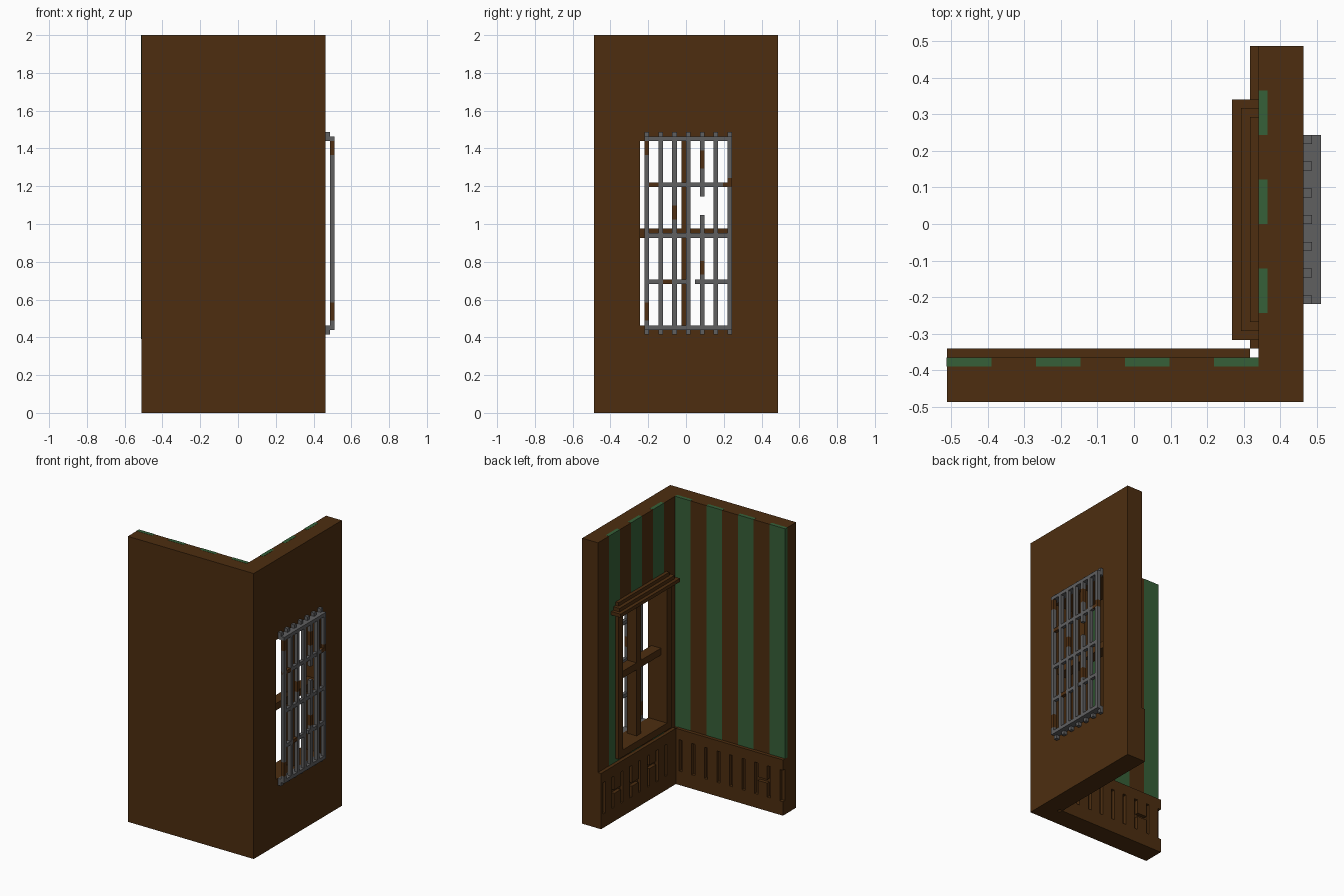
import bpy, bmesh
from mathutils import Vector

U = 2 / 82  # modelling unit: the wall is 82 blocks tall

if "Cube" in bpy.data.objects:
    bpy.data.objects.remove(bpy.data.objects["Cube"], do_unlink=True)


def material(name, rgb):
    m = bpy.data.materials.new(name)
    m.use_nodes = True
    colour = (*rgb, 1)
    m.diffuse_color = colour
    bsdf = next(n for n in m.node_tree.nodes if n.type == 'BSDF_PRINCIPLED')
    bsdf.inputs["Base Color"].default_value = colour
    bsdf.inputs["Roughness"].default_value = 0.9
    return m


WOOD = material("dark wood", (0.074, 0.027, 0.005))
GREEN = material("green wallpaper", (0.037, 0.117, 0.040))
IRON = material("grey iron", (0.115, 0.115, 0.118))
RUST = material("rust brown", (0.078, 0.028, 0.006))


def build(name, mat, boxes):
    """One object from boxes given as (x0, x1, y0, y1, z0, z1) in blocks."""
    bm = bmesh.new()
    for x0, x1, y0, y1, z0, z1 in boxes:
        lo, hi = Vector((x0, y0, z0)) * U, Vector((x1, y1, z1)) * U
        for v in bmesh.ops.create_cube(bm, size=1)["verts"]:
            v.co = Vector([lo[i] if v.co[i] < 0 else hi[i] for i in range(3)])
    mesh = bpy.data.meshes.new(name)
    bm.to_mesh(mesh)
    bm.free()
    mesh.materials.append(mat)
    obj = bpy.data.objects.new(name, mesh)
    bpy.context.collection.objects.link(obj)
    return obj


# Walls; the side wall leaves a window opening
build("front_wall", WOOD, [(-21, 19, -20, -15, 0, 82)])
build("window_wall", WOOD, [
    (14, 19, -15, -10, 0, 82), (14, 19, 10, 20, 0, 82),
    (14, 19, -10, 10, 0, 19), (14, 19, -10, 10, 59, 82)])

# Wallpaper stripes, a hair proud of the walls
E = 0.04
build("front_wall_stripes", GREEN,
      [(x - (E if x == -21 else 0), x + 5, -16, -15 + E, 16, 82 + E) for x in (-21, -11, -1, 9)])
build("window_wall_stripes", GREEN,
      [(14 - E, 15, y, y + 5, 62, 82 + E) for y in (-10, 0, 10)] +
      [(14 - E, 15, 12, 15, 16, 62), (14 - E, 15, 10, 12, 16, 17)] +
      [(14 - E, 15, y, y + 5, 16, 17) for y in (-10, 0)])


# Wainscot: base board, top rail and slats with narrow slots between them
def wainscot(start, end, first_slot, cracks):
    spans = [(start, end, 0, 4), (start, end, 13, 16)]
    a = start
    for i, slot in enumerate(list(range(first_slot, end, 4)) + [end]):
        if slot > a:
            if i in cracks:
                z = cracks[i]
                spans += [(a, slot, 4, z), (a, slot, z + 1, 13)]
            else:
                spans.append((a, slot, 4, 13))
        a = slot + 1
    return spans


build("front_wainscot", WOOD,
      [(a, b, -15, -14, z, t) for a, b, z, t in wainscot(-21, 13, -21, {2: 8})])
build("window_wall_wainscot", WOOD,
      [(13, 14, a, b, z, t) for a, b, z, t in wainscot(-14, 20, -10, {2: 9, 4: 7, 6: 8})])

# Window casing, stepped cornice and crossed glazing bars
build("window_casing", WOOD, [
    (13, 14, -12, -10, 17, 59), (13, 14, 10, 12, 17, 59), (13, 14, -10, 10, 17, 19)])
build("window_cornice", WOOD,
      [(11 + i, 14, -13 + i, 14 - i, 59 + i, 60 + i) for i in range(3)])
build("window_mullion", WOOD, [(15, 18, -1, 1, 19, 59)])
build("window_crossbar", WOOD, [(15, 18, -10, -1, 38, 40), (15, 18, 1, 10, 38, 40)])

# Iron grille: each bar is cut into (z0, z1, rusty) lengths
BARS = {
    -9: [(18, 20, 0), (20, 24, 1), (24, 56, 0), (56, 59, 1), (59, 60, 0)],
    -6: [(18, 60, 0)],
    -3: [(18, 42, 0), (42, 45, 1), (45, 60, 0)],
    0: [(18, 60, 0)],
    3: [(18, 30, 0), (30, 33, 1), (33, 43, 0), (47, 53, 0), (53, 57, 1), (57, 60, 0)],
    6: [(18, 60, 0)],
    9: [(18, 49, 0), (49, 51, 1), (51, 60, 0)],
}
# Cross rails: height, then (y0, y1, rusty) lengths
RAILS = {
    28: [(-9, -5, 0), (-5, -2, 1), (-2, 1, 0), (2, 10, 0)],
    38: [(-9, 10, 0)],
    49: [(-9, -6, 1), (-6, 8, 0), (8, 9, 1)],
}
parts = {0: [], 1: []}
for y, lengths in BARS.items():
    for z0, z1, rusty in lengths:
        parts[rusty].append((20, 21, y, y + 1, z0, z1))
for z, lengths in RAILS.items():
    for y0, y1, rusty in lengths:
        parts[rusty].append((20 + 0.02, 21 - 0.02, y0, y1, z, z + 1))
build("grille_bars", IRON, parts[0])
build("grille_rust_patches", RUST, parts[1])
build("grille_end_rails", IRON, [(19, 21, -9, 10, z, z + 1) for z in (18, 59)])
build("grille_wall_studs", IRON,
      [(19, 20, y, y + 1, z, z + 1) for y in BARS for z in (17, 60)])
